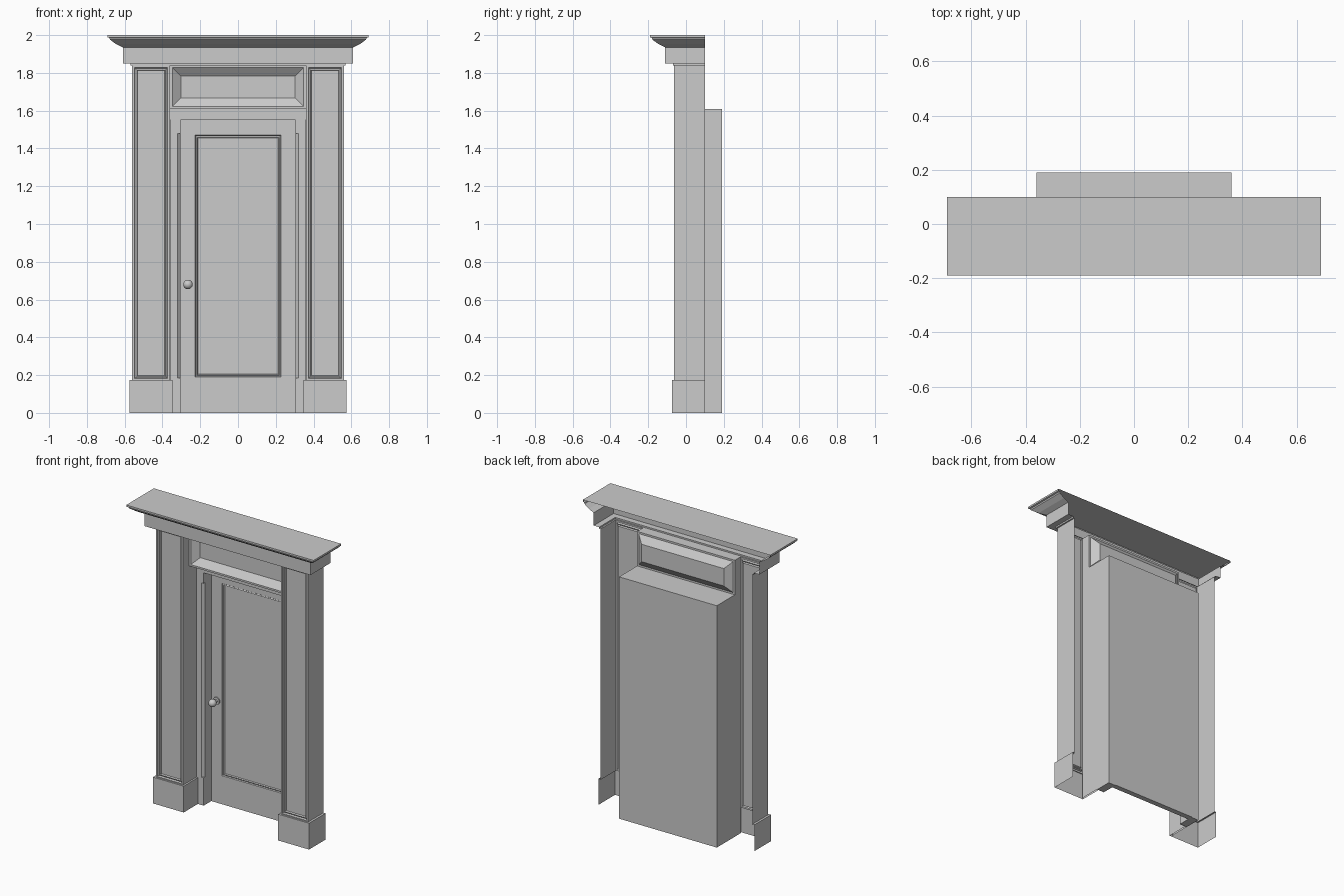
import bpy, bmesh
from mathutils import Matrix, Vector

cube = bpy.data.objects.get("Cube")
if cube:
    bpy.data.objects.remove(cube, do_unlink=True)

paint = bpy.data.materials.new("grey_paint")
paint.use_nodes = True
paint.diffuse_color = (0.6, 0.6, 0.6, 1)
paint.node_tree.nodes["Principled BSDF"].inputs["Base Color"].default_value = (0.6, 0.6, 0.6, 1)

AXES = {"left": Vector((1, 0, 0)), "right": Vector((-1, 0, 0)), "back": Vector((0, 1, 0)),
        "front": Vector((0, -1, 0)), "top": Vector((0, 0, 1)), "bottom": Vector((0, 0, -1))}


def finish(name, bm):
    mesh = bpy.data.meshes.new(name)
    bm.to_mesh(mesh)
    bm.free()
    mesh.materials.append(paint)
    obj = bpy.data.objects.new(name, mesh)
    bpy.context.collection.objects.link(obj)
    return obj


def shell(name, lo, hi, missing=(), steps=()):
    """Box without the missing sides; steps are (inset, depth) mouldings on its front."""
    bm = bmesh.new()
    lo, hi = Vector(lo), Vector(hi)
    bmesh.ops.create_cube(bm, size=1)
    size = hi - lo
    for v in bm.verts:
        v.co = Vector([v.co[i] * size[i] + (lo[i] + hi[i]) / 2 for i in range(3)])
    bm.normal_update()

    def side(key):
        return [f for f in bm.faces if f.normal.dot(AXES[key]) > 0.9]
    front = side("front")
    gone = [f for key in missing for f in side(key)]
    for inset, depth in steps:
        bmesh.ops.inset_individual(bm, faces=front, thickness=inset, depth=depth,
                                   use_even_offset=True)
    bmesh.ops.delete(bm, geom=gone, context="FACES")
    return finish(name, bm)


def sheet(name, points):
    bm = bmesh.new()
    bm.faces.new([bm.verts.new(p) for p in points])
    return finish(name, bm)


def prism(bm, outline, z0, z1):
    base = bm.faces.new([bm.verts.new((x, y, z0)) for x, y in outline])
    new = bmesh.ops.extrude_face_region(bm, geom=[base], use_keep_orig=True)["geom"]
    bmesh.ops.translate(bm, vec=(0, 0, z1 - z0),
                        verts=[g for g in new if isinstance(g, bmesh.types.BMVert)])


def mirrored(s, a, b):
    return min(s * a, s * b), max(s * a, s * b)


BACK, CEIL, JAMB, DOOR = 0.19, 1.61, 0.075, 0.155

for s, label in ((1, "left"), (-1, "right")):
    inner = "right" if s > 0 else "left"
    # Panelled pilaster, hollow behind
    x0, x1 = mirrored(s, 0.36, 0.56)
    shell(label + "_pilaster", (x0, -0.063, 0.17), (x1, 0.1, 1.84),
          ("back", "top", "bottom", inner),
          ((0.012, 0), (0.004, -0.012), (0.008, 0.004), (0.004, -0.01)))
    # Plinth block
    x0, x1 = mirrored(s, 0.348, 0.575)
    shell(label + "_plinth", (x0, -0.074, 0), (x1, 0.1, 0.175), ("back", "bottom", "top"))
    sheet(label + "_plinth_ledge", [(s * x, y, 0.175) for x, y in
          ((0.348, 0.1), (0.348, -0.074), (0.575, -0.074), (0.575, 0.1), (0.56, 0.1),
           (0.56, -0.063), (0.36, -0.063), (0.36, 0.1))])
    # Alcove side wall
    sheet(label + "_alcove_wall", [(s * 0.36, y, z) for y, z in
          ((-0.063, 0), (BACK, 0), (BACK, CEIL), (0, CEIL), (0, 1.84), (-0.063, 1.84))])
    # Door jamb with a stopped chamfer
    bm = bmesh.new()
    c = 0.016
    square = [(s * x, y) for x, y in
              ((0.305, JAMB), (0.358, JAMB), (0.358, 0.185), (0.305, 0.185))]
    cut = [(s * 0.305, JAMB + c), (s * (0.305 + c), JAMB)] + square[1:]
    for outline, z0, z1 in ((square, 0, 0.185), (cut, 0.185, 1.48), (square, 1.48, 1.55)):
        prism(bm, outline, z0, z1)
    bmesh.ops.recalc_face_normals(bm, faces=bm.faces[:])
    finish(label + "_jamb", bm)

# Alcove ceiling and back
sheet("alcove_ceiling", [(-0.36, 0, CEIL), (0.36, 0, CEIL), (0.36, BACK, CEIL), (-0.36, BACK, CEIL)])
sheet("alcove_back", [(0.36, BACK, 0), (-0.36, BACK, 0), (-0.36, BACK, CEIL), (0.36, BACK, CEIL)])
shell("door_header", (-0.36, JAMB, 1.55), (0.36, BACK, CEIL), ("back", "top", "left", "right"))

# Door with a moulded panel
shell("door_rails", (-0.305, DOOR, 0), (0.305, BACK, 1.55),
      ("back", "front", "left", "right", "top"))
shell("door_stiles", (-0.305, DOOR, 0), (0.305, BACK, 0.19),
      ("back", "bottom", "left", "right", "top"))
shell("door_top_rail", (-0.305, DOOR, 1.47), (0.305, BACK, 1.55),
      ("back", "bottom", "left", "right", "top"))
for s, label in ((1, "left"), (-1, "right")):
    x0, x1 = mirrored(s, 0.227, 0.305)
    shell(label + "_door_stile", (x0, DOOR, 0.19), (x1, BACK, 1.47),
          ("back", "bottom", "left", "right", "top"))
shell("door_panel", (-0.227, DOOR, 0.19), (0.227, BACK, 1.47),
      ("back", "bottom", "left", "right", "top"),
      ((0.004, -0.006), (0.007, 0.003), (0.004, -0.007)))

# Transom panel above the door
shell("transom", (-0.36, 0, CEIL), (0.36, 0.05, 1.84),
      ("back", "bottom", "left", "right", "top"), ((0.012, 0), (0.045, -0.035)))
sheet("transom_soffit", [(-0.36, -0.065, 1.84), (-0.36, 0, 1.84), (0.36, 0, 1.84), (0.36, -0.065, 1.84)])

# Cornice: profile of (overhang, height) carried round three sides
profile = [(0.06, 1.84), (0.07, 1.84), (0.07, 1.85), (0.11, 1.85), (0.11, 1.935),
           (0.145, 1.952), (0.178, 1.976), (0.18, 1.985), (0.19, 1.988), (0.19, 2.0)]
bm = bmesh.new()
rows = [[bm.verts.new(p) for p in ((-0.5 - o, 0.1, z), (-0.5 - o, -o, z),
                                   (0.5 + o, -o, z), (0.5 + o, 0.1, z))] for o, z in profile]
for low, high in zip(rows, rows[1:]):
    for i in range(3):
        bm.faces.new((low[i], low[i + 1], high[i + 1], high[i]))
bm.faces.new(rows[-1])
finish("cornice", bm)

# Door knob on a stem and rose
bm = bmesh.new()
turn = Matrix.Rotation(1.5708, 4, "X")
kx, kz = -0.265, 0.68
bmesh.ops.create_uvsphere(bm, u_segments=20, v_segments=12, radius=0.025,
                          matrix=Matrix.Translation((kx, 0.11, kz)) @ turn)
for radius, depth, y in ((0.01, 0.04, 0.135), (0.024, 0.008, 0.151)):
    bmesh.ops.create_cone(bm, cap_ends=True, segments=20, radius1=radius, radius2=radius,
                          depth=depth, matrix=Matrix.Translation((kx, y, kz)) @ turn)
knob = finish("door_knob", bm)
bpy.ops.object.select_all(action="DESELECT")
knob.select_set(True)
bpy.context.view_layer.objects.active = knob
bpy.ops.object.shade_smooth_by_angle()
